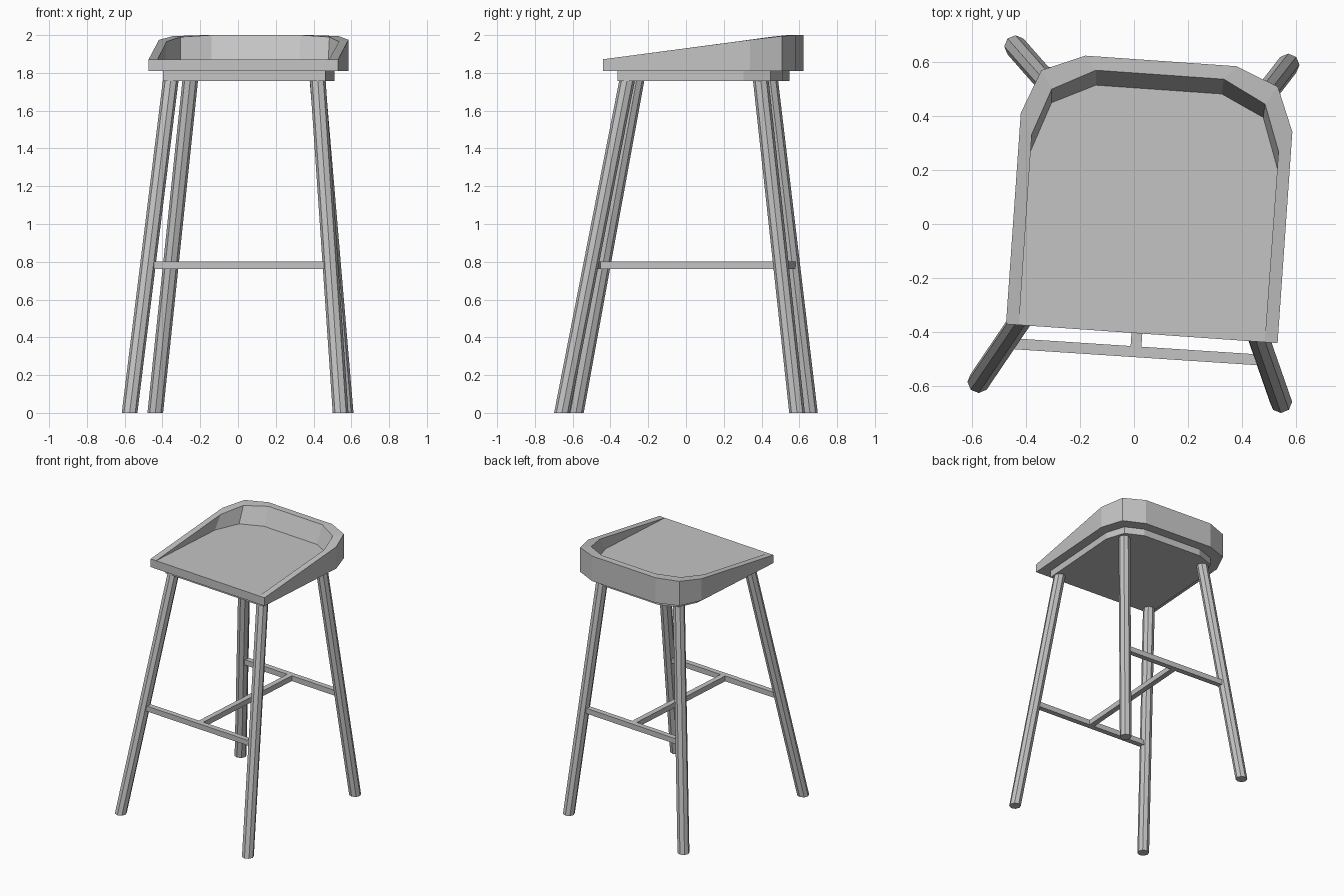
import bpy, bmesh, math
from mathutils import Vector, Matrix

cube = bpy.data.objects.get("Cube")
if cube:
    bpy.data.objects.remove(cube, do_unlink=True)

mat = bpy.data.materials.new("grey")
mat.use_nodes = True
mat.diffuse_color = (0.55, 0.55, 0.55, 1)
mat.node_tree.nodes["Principled BSDF"].inputs["Base Color"].default_value = mat.diffuse_color

# The seat is turned slightly about the vertical axis
TURN = Matrix.Rotation(math.radians(-4), 4, 'Z')
CENTRE = 0.057


def finish(name, bm):
    bmesh.ops.recalc_face_normals(bm, faces=bm.faces)
    mesh = bpy.data.meshes.new(name)
    bm.to_mesh(mesh)
    bm.free()
    mesh.materials.append(mat)
    ob = bpy.data.objects.new(name, mesh)
    bpy.context.collection.objects.link(ob)
    return ob


def ring(bm, half):
    """Vertices of a half outline (front to back) mirrored across the seat centre."""
    pts = half + [(-x, y, z) for x, y, z in reversed(half)]
    return [bm.verts.new(TURN @ Vector((x + CENTRE, y, z))) for x, y, z in pts]


def bridge(bm, a, b, closed=True):
    n = len(a)
    for i in range(n if closed else n - 1):
        j = (i + 1) % n
        bm.faces.new((a[i], a[j], b[j], b[i]))


# Seat: outer wall, sloping rim, inner wall and flat dish open at the front
outline = [(0.503, -0.402, 1.872), (0.503, 0.38, 1.975), (0.438, 0.543, 1.995), (0.28, 0.608, 2.0)]
rim = [(0.455, -0.402, 1.872), (0.457, 0.305, 1.966), (0.395, 0.476, 1.99), (0.237, 0.557, 2.0)]
dish = [(0.457, 0.242, 1.87), (0.392, 0.426, 1.87), (0.233, 0.502, 1.87)]

bm = bmesh.new()
bottom = ring(bm, [(x, y, 1.81) for x, y, z in outline])
top = ring(bm, outline)
inner = ring(bm, rim)
floor = ring(bm, dish)
bm.faces.new(bottom)
bridge(bm, bottom[:], top, closed=False)
bm.faces.new((bottom[-1], bottom[0], top[0], inner[0], inner[-1], top[-1]))
bridge(bm, top, inner, closed=False)
floor = [inner[0]] + floor + [inner[-1]]
bm.faces.new((inner[0], inner[1], floor[1]))
bm.faces.new((inner[-1], inner[-2], floor[-2]))
bridge(bm, inner[1:-1], floor[1:-1], closed=False)
bm.faces.new(floor)
finish("seat", bm)

# Support plate: smaller copy of the seat outline
bm = bmesh.new()
low, high = [ring(bm, [(x * 0.857, 0.1 + (y - 0.1) * 0.857, h) for x, y, z in outline])
             for h in (1.758, 1.812)]
bm.faces.new(low)
bm.faces.new(high)
bridge(bm, low, high)
finish("support_plate", bm)

# Legs: eight-sided, splayed, cut level with the ground
LEG_TOP = 1.77
legs = {
    "front_right_leg": ((-0.574, -0.583), (-0.355, -0.26)),
    "front_left_leg": ((0.543, -0.657), (0.422, -0.31)),
    "back_right_leg": ((-0.438, 0.656), (-0.252, 0.445)),
    "back_left_leg": ((0.57, 0.588), (0.42, 0.395)),
}


def octagon(bm, centre, z, r=0.0415):
    angles = [math.tau * i / 8 for i in range(8)]
    return [bm.verts.new((centre[0] + r * math.cos(a), centre[1] + r * math.sin(a), z)) for a in angles]


for name, (foot, head) in legs.items():
    bm = bmesh.new()
    a, b = octagon(bm, foot, 0), octagon(bm, head, LEG_TOP)
    bm.faces.new(a)
    bm.faces.new(b)
    bridge(bm, a, b)
    finish(name, bm)


# Stretchers: square bars between the legs, joined by a middle bar
BAR_Z = 0.781


def on_leg(name):
    foot, head = (Vector(p) for p in legs[name])
    return foot.lerp(head, BAR_Z / LEG_TOP)


def bar(name, p, q, size=0.04):
    d = q - p
    bm = bmesh.new()
    bmesh.ops.create_cube(bm, size=1, matrix=Matrix.Translation(((p + q) / 2).to_3d() + Vector((0, 0, BAR_Z)))
                          @ Matrix.Rotation(math.atan2(d.y, d.x), 4, 'Z')
                          @ Matrix.Diagonal((d.length, size, size, 1)))
    finish(name, bm)


middles = []
for end in ("front", "back"):
    p, q = on_leg(end + "_right_leg"), on_leg(end + "_left_leg")
    bar(end + "_stretcher", p, q)
    middles.append((p + q) / 2)
bar("middle_stretcher", *middles)
